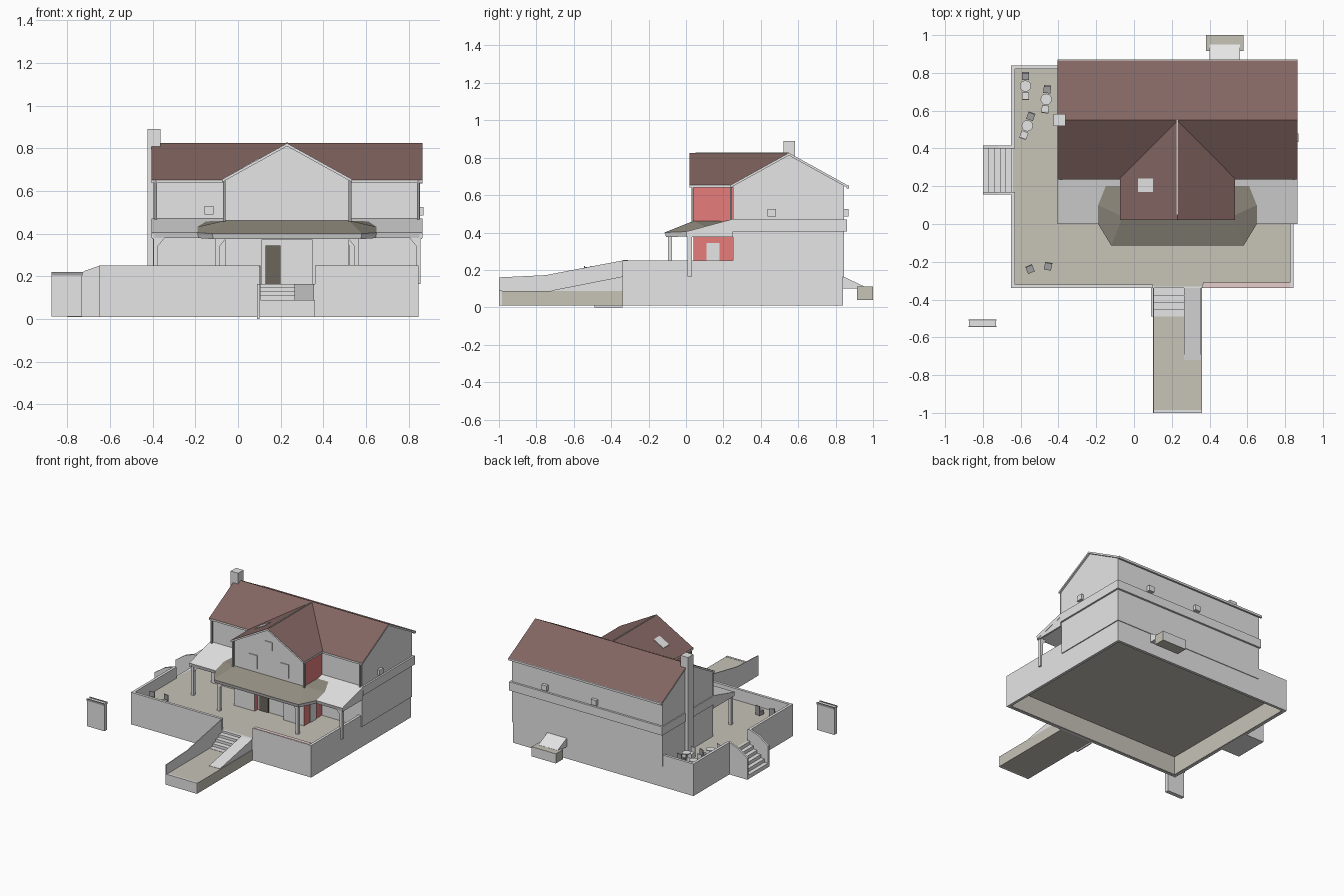
import bpy, bmesh, math
from mathutils import Vector, Matrix

cube = bpy.data.objects.get("Cube")
if cube:
    bpy.data.objects.remove(cube, do_unlink=True)


def srgb(c):
    return c / 12.92 if c <= 0.04045 else ((c + 0.055) / 1.055) ** 2.4


def material(name, *rgb):
    m = bpy.data.materials.new(name)
    m.use_nodes = True
    col = [srgb(c) for c in rgb] + [1]
    m.diffuse_color = col
    m.node_tree.nodes["Principled BSDF"].inputs["Base Color"].default_value = col
    return m


GREY = material("pale grey", .90, .90, .90)
BEIGE = material("stone beige", .78, .765, .72)
OLIVE = material("porch roof beige", .58, .56, .51)
ROOF = material("roof brown", .515, .40, .385)
RED = material("wall red", .90, .49, .485)
PINK = material("pale pink", .92, .82, .82)
DOOR = material("dark door", .42, .40, .36)
SEAT = material("seat grey", .62, .62, .62)


def finish(name, bm, *mats):
    bmesh.ops.recalc_face_normals(bm, faces=bm.faces)
    me = bpy.data.meshes.new(name)
    bm.to_mesh(me)
    bm.free()
    for m in mats:
        me.materials.append(m)
    ob = bpy.data.objects.new(name, me)
    bpy.context.collection.objects.link(ob)
    return ob


def paint(ob, rule):
    for p in ob.data.polygons:
        if rule(p.normal):
            p.material_index = 1


def box(name, x, y, z, *mats, turn=0):
    """Box given by its (low, high) range on each axis."""
    bm = bmesh.new()
    bmesh.ops.create_cube(bm, size=1)
    size = [b - a for a, b in (x, y, z)]
    mid = [(a + b) / 2 for a, b in (x, y, z)]
    mat = Matrix.Translation(mid) @ Matrix.Rotation(turn, 4, 'Z') @ Matrix.Diagonal(size + [1])
    bmesh.ops.transform(bm, matrix=mat, verts=bm.verts)
    return finish(name, bm, *(mats or (GREY,)))


def prism(name, pts, axis, a, b, *mats):
    """Extrude a profile along x (points are y, z) or along y (points are x, z)."""
    bm = bmesh.new()
    place = (lambda p, d: (d, p[0], p[1])) if axis == 'x' else (lambda p, d: (p[0], d, p[1]))
    face = bm.faces.new([bm.verts.new(place(p, a)) for p in pts])
    new = bmesh.ops.extrude_face_region(bm, geom=[face])["geom"]
    shift = Vector(place((0, 0), b - a))
    bmesh.ops.translate(bm, vec=shift, verts=[v for v in new if isinstance(v, bmesh.types.BMVert)])
    return finish(name, bm, *(mats or (GREY,)))


def gable_roof(name, low, mid, high, eave, ridge, axis, a, b):
    t = .014
    pts = [(low, eave), (mid, ridge), (high, eave), (high, eave - t), (mid, ridge - t), (low, eave - t)]
    ob = prism(name, pts, axis, a, b, GREY, ROOF)
    paint(ob, lambda n: n.z > .2)


# Terrace: hollow base, parapet walls and deck
F, P = .165, .25
box("terrace_deck", (-.64, .84), (-.33, .835), (.15, F), BEIGE)
box("front_parapet_left", (-.65, .1), (-.34, -.32), (.01, P))
box("front_parapet_right", (.36, .845), (-.34, -.32), (.01, P))
box("front_parapet_cap", (.365, .825), (-.338, -.31), (P, P + .003), PINK)
box("front_entry_base", (.1, .36), (-.34, -.32), (.01, F))
box("left_parapet_front", (-.65, -.63), (-.34, .17), (.01, P))
box("left_parapet_back", (-.65, -.63), (.40, .84), (.01, P))
box("left_entry_base", (-.65, -.63), (.17, .40), (.01, F))
box("right_base", (.825, .845), (-.34, .84), (.01, P))
box("back_base", (-.65, .845), (.82, .84), (.01, P))
box("front_lining", (-.63, .825), (-.32, -.315), (.012, .15), BEIGE)
box("left_lining", (-.63, -.625), (-.315, .82), (.012, .15), BEIGE)

# Main house and its floor band
prism("house_body", [(.25, F), (.845, F), (.845, .65), (.55, .812), (.25, .65)], 'x', -.398, .852)
box("floor_band", (-.405, .865), (.25, .86), (.405, .47))
gable_roof("main_roof", .235, .55, .865, .652, .826, 'x', -.405, .865)
box("back_gutter", (-.405, .865), (.858, .872), (.636, .652))

# Front bay with a gable and red side walls
bay = prism("bay_upper", [(-.06, .37), (.52, .37), (.52, .65), (.23, .812), (-.06, .65)],
            'y', .04, .3, GREY, RED)
paint(bay, lambda n: abs(n.x) > .9)
for side, x in (("left", (.35, .52)), ("right", (-.06, .11))):
    low = box("bay_lower_" + side, x, (.04, .26), (F, .38), GREY, RED)
    paint(low, lambda n: abs(n.x) > .9)
box("entry_wall", (.11, .35), (.08, .26), (F, .38))
box("front_door", (.13, .20), (.072, .08), (F, .345), DOOR)
box("side_door", (.52, .526), (.11, .18), (F, .345))
gable_roof("bay_roof", -.075, .23, .535, .655, .824, 'y', .02, .55)
box("bay_ridge_cap", (.226, .234), (.05, .55), (.818, .827), BEIGE)
for x in (.10, .36):
    box("bay_window", (x - .035, x + .035), (.034, .04), (.49, .59))
box("gable_window", (.2, .26), (.034, .04), (.66, .72))
for x, y in ((-.385, .24), (-.065, .035), (.525, .035), (.845, .24)):
    box("downspout", (x - .006, x + .006), (y - .006, y + .006), (.45, .65), SEAT)

# Skylight lying on the bay roof slope
slope = (.824 - .655) / .305
sky = [(x, .824 - slope * (.23 - x) + d) for x, d in ((.02, -.004), (.02, .004), (.10, .004), (.10, -.004))]
prism("skylight", sky, 'y', .17, .24)

# Chimney
box("chimney", (-.425, -.363), (.52, .583), (F, .89))

# Porch roof: pale side wings and a darker centre, mirrored about the bay centre
outline = [(-.405, 0, .405), (-.19, 0, .405), (-.19, .10, .432), (-.15, .20, .458),
           (-.06, .20, .460), (-.06, .25, .472), (-.405, .25, .472),
           (-.12, -.115, .40), (-.06, .04, .462)]
bm = bmesh.new()
L = [bm.verts.new(p) for p in outline]
R = [bm.verts.new((.46 - x, y, z)) for x, y, z in outline]
for s in (L, R):
    bm.faces.new(s[:7])
    for ring in ((1, 7, 8, 2), (2, 8, 4, 3)):
        bm.faces.new([s[k] for k in ring]).material_index = 1
bm.faces.new([L[7], R[7], R[8], L[8]]).material_index = 1
porch = finish("porch_roof", bm, GREY, OLIVE)
if porch.data.polygons[0].normal.z < 0:
    porch.data.flip_normals()
mod = porch.modifiers.new("thickness", 'SOLIDIFY')
mod.thickness = .027
mod.offset = -1
mod.material_offset_rim = -1
for x in (-.403, .851):
    prism("porch_side", [(.002, .375), (.002, .40), (.25, .468), (.25, .375)], 'x', x, x + .012)

# Porch posts with angled brackets
for x, y in ((-.385, .02), (-.095, -.085), (.555, -.085), (.845, .02)):
    box("porch_post", (x - .011, x + .011), (y - .011, y + .011), (F, .385))
    d = 1 if x < .23 else -1
    prism("post_bracket", [(x, .385), (x + d * .045, .385), (x, .33)], 'y', y - .006, y + .006)

# Front steps, path and ramp
for i in range(4):
    box("front_step", (.1, .265), (-.34 - .0375 * (i + 1), -.34 - .0375 * i), (.05, .15 - .02 * i))
box("step_side", (.09, .1), (-.49, -.34), (0, F))
box("path", (.105, .36), (-.985, -.34), (.01, .088), BEIGE)
box("path_end", (.1, .36), (-1, -.985), (.01, .09))
prism("path_side_wall", [(-1, .01), (-1, .16), (-.75, .172), (-.5, .22), (-.34, .25), (-.34, .01)],
      'x', .1, .106)
prism("access_ramp", [(-.34, .08), (-.34, F), (-.72, .09), (-.72, .08)], 'x', .265, .355)

# Left steps between sloping walls
rail = [(-.65, .01), (-.65, .25), (-.72, .225), (-.8, .17), (-.8, .01)]
for y in (.155, .40):
    prism("left_step_wall", rail, 'y', y, y + .015)
for i in range(5):
    box("left_step", (-.65 - .03 * (i + 1), -.65 - .03 * i), (.17, .40), (.01, .14 - .025 * i))

# Rear hatch
prism("hatch_cover", [(.84, .165), (.95, .113), (.95, .10), (.84, .10)], 'x', .40, .56)
hatch = box("hatch_box", (.38, .58), (.915, 1), (.04, .112), GREY, BEIGE)
paint(hatch, lambda n: abs(n.y) < .5)

# Wall vents
box("front_vent", (-.158, -.115), (.235, .25), (.49, .53))
box("side_vent", (.85, .87), (.435, .48), (.485, .525))
for x in (.16, .57):
    box("back_vent", (x - .022, x + .022), (.845, .868), (.485, .525))

# Free-standing sign board
box("sign_board", (-.873, -.73), (-.54, -.51), (.012, .215))
for y in (-.545, -.511):
    box("sign_rail", (-.875, -.728), (y, y + .006), (.205, .22), SEAT)


# Terrace tables and chairs
def chair(x, y, turn, mat):
    s = .019
    box("chair_seat", (x - s, x + s), (y - s, y + s), (F, .198), mat, turn=turn)
    off = Matrix.Rotation(turn, 3, 'Z') @ Vector((0, s, 0))
    cx, cy = x + off.x, y + off.y
    box("chair_back", (cx - s, cx + s), (cy - .003, cy + .003), (F, .235), mat, turn=turn)


for x, y, turn in ((-.575, .73, 0), (-.465, .66, -.1), (-.565, .52, -.35)):
    bm = bmesh.new()
    for r, depth, z in ((.03, .006, .217), (.006, .05, .19)):
        bmesh.ops.create_cone(bm, cap_ends=True, segments=12, radius1=r, radius2=r, depth=depth,
                              matrix=Matrix.Translation((x, y, z)))
    finish("table", bm, GREY)
    for d, mat in ((.052, SEAT), (-.052, GREY)):
        o = Matrix.Rotation(turn, 3, 'Z') @ Vector((0, d, 0))
        chair(x + o.x, y + o.y, turn + (0 if d > 0 else math.pi), mat)
chair(-.55, -.24, .4, SEAT)
chair(-.455, -.225, -.2, SEAT)
